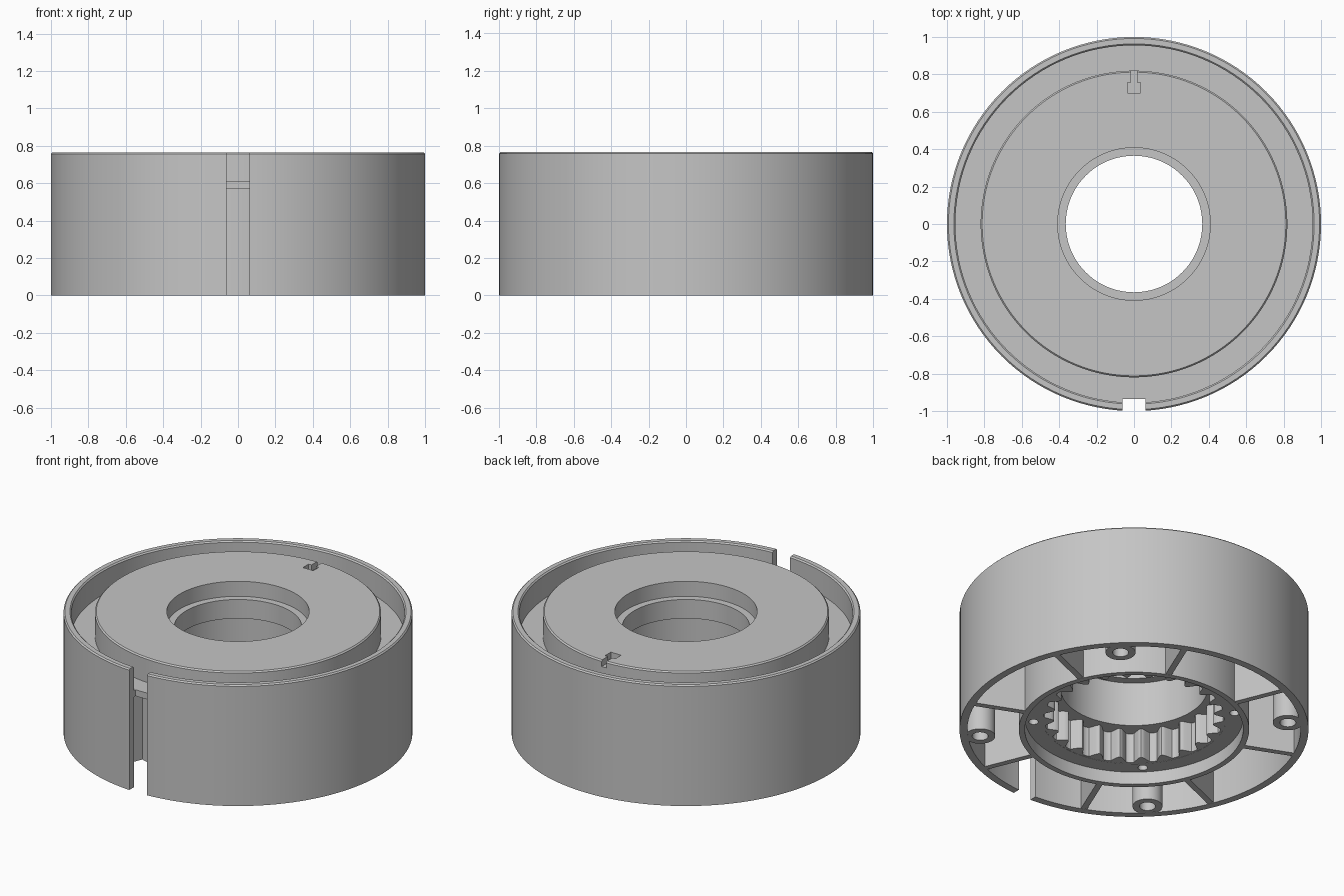
import bpy, bmesh, math
from math import cos, sin, pi, radians
from mathutils import Matrix

cube = bpy.data.objects.get("Cube")
if cube:
    bpy.data.objects.remove(cube, do_unlink=True)

grey = bpy.data.materials.new("plain grey")
grey.use_nodes = True
grey.diffuse_color = (0.56, 0.56, 0.56, 1)
grey.node_tree.nodes["Principled BSDF"].inputs["Base Color"].default_value = grey.diffuse_color


def make(name, bm):
    bmesh.ops.recalc_face_normals(bm, faces=bm.faces)
    mesh = bpy.data.meshes.new(name)
    bm.to_mesh(mesh)
    bm.free()
    mesh.materials.append(grey)
    ob = bpy.data.objects.new(name, mesh)
    bpy.context.collection.objects.link(ob)
    return ob


def smooth(ob):
    bpy.ops.object.select_all(action='DESELECT')
    ob.select_set(True)
    bpy.context.view_layer.objects.active = ob
    bpy.ops.object.shade_smooth_by_angle(angle=radians(30))


def revolve(name, sections, steps, offset=(0, 0)):
    """Sweep a closed (radius, height) profile; sections(angle) gives the profile."""
    bm = bmesh.new()
    rings = []
    for i in range(steps):
        a = 2 * pi * i / steps
        rings.append([bm.verts.new((offset[0] + r * cos(a), offset[1] + r * sin(a), z))
                      for r, z in sections(a)])
    n = len(rings[0])
    for i in range(steps):
        p, q = rings[i], rings[(i + 1) % steps]
        for j in range(n):
            k = (j + 1) % n
            bm.faces.new((p[j], q[j], q[k], p[k]))
    return make(name, bm)


def box(name, x0, x1, y0, y1, z0, z1, turn=0):
    bm = bmesh.new()
    bmesh.ops.create_cube(bm, size=1)
    place = (Matrix.Rotation(turn, 4, 'Z')
             @ Matrix.Translation(((x0 + x1) / 2, (y0 + y1) / 2, (z0 + z1) / 2))
             @ Matrix.Diagonal((x1 - x0, y1 - y0, z1 - z0, 1)))
    bm.transform(place)
    return make(name, bm)


def cut(ob, cutter):
    mod = ob.modifiers.new("cut", 'BOOLEAN')
    mod.operation, mod.solver, mod.object = 'DIFFERENCE', 'EXACT', cutter
    bpy.context.view_layer.objects.active = ob
    bpy.ops.object.modifier_apply(modifier=mod.name)
    bpy.data.objects.remove(cutter, do_unlink=True)


# Main housing: outer wall, top channel, raised disc, stepped bore, lower ring
TOP, CEIL, BEVEL = 0.765, 0.57, 0.008
profile = [
    (0.365, 0.55), (0.42, 0.55), (0.42, 0.27), (0.53, 0.27), (0.53, 0.08),
    (0.626, 0.08), (0.626, 0), (0.66, 0), (0.66, CEIL), (0.955, CEIL),
    (0.955, 0), (1, 0), (1, TOP - BEVEL), (1 - BEVEL, TOP),
    (0.963, TOP), (0.955, TOP - BEVEL), (0.955, 0.61), (0.82, 0.61),
    (0.82, TOP - BEVEL), (0.82 - BEVEL, TOP), (0.408, TOP),
    (0.408, 0.67), (0.365, 0.67)]
housing = revolve("housing", lambda a: profile, 128)

# Front slot and the small key-shaped recess on the disc
cut(housing, box("slot_cutter", -0.062, 0.062, -1.1, -0.935, -0.1, 0.9))
cut(housing, box("key_head_cutter", -0.036, 0.036, 0.70, 0.757, TOP - 0.04, 0.9))
cut(housing, box("key_stem_cutter", -0.016, 0.016, 0.75, 0.84, TOP - 0.04, 0.9))

# Pin holes in the floor around the gear
diagonals = [radians(45 + 90 * i) for i in range(4)]
for a in diagonals:
    bm = bmesh.new()
    bmesh.ops.create_cone(bm, cap_ends=True, segments=24, radius1=0.028, radius2=0.028,
                          depth=0.2, matrix=Matrix.Translation((0.578 * cos(a), 0.578 * sin(a), 0.1)))
    cut(housing, make("pin_hole_cutter", bm))
smooth(housing)

# Internal gear with rounded teeth
TEETH = 24


def gear_section(a):
    wave = max(-0.8, min(0.8, cos(TEETH * a) - 0.2))
    inner = 0.488 - 0.036 * wave
    return [(inner, 0.081), (0.535, 0.081), (0.535, 0.275), (inner, 0.275)]


smooth(revolve("inner_gear", gear_section, TEETH * 12))

# Screw bosses against the outer wall
tube = [(0.046, 0.001), (0.086, 0.001), (0.086, CEIL + 0.01), (0.046, CEIL + 0.01)]
for i, a in enumerate(diagonals):
    smooth(revolve(f"screw_boss_{i + 1}", lambda t: tube, 32, (0.885 * cos(a), 0.885 * sin(a))))

# Radial ribs between the lower ring and the outer wall
for i in range(8):
    box(f"rib_{i + 1}", 0.65, 0.965, -0.018, 0.018, 0.001, CEIL + 0.01, radians(22.5 + 45 * i))
